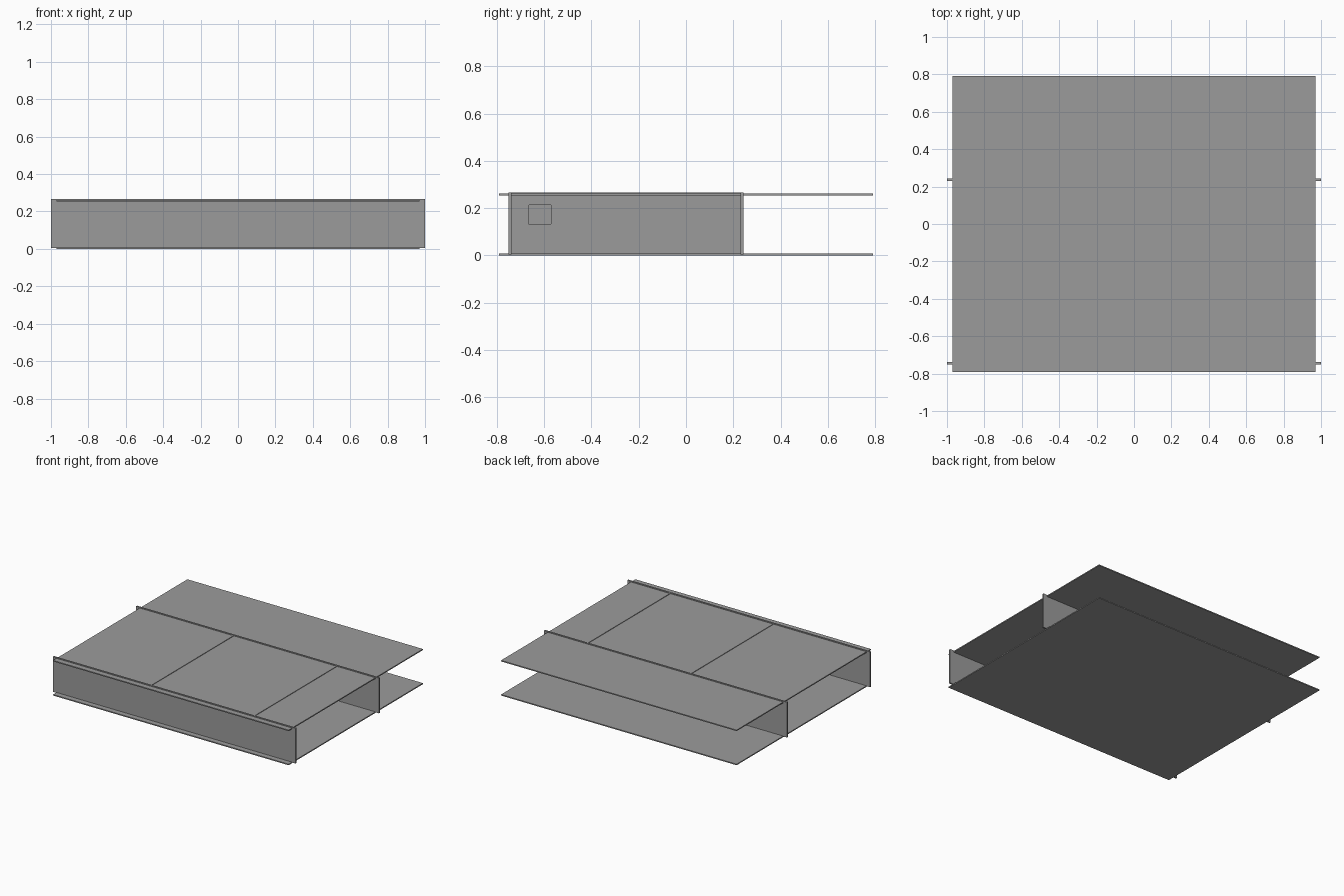
import bpy

if "Cube" in bpy.data.objects:
    bpy.data.objects.remove(bpy.data.objects["Cube"], do_unlink=True)

grey = bpy.data.materials.new("sheet_grey")
grey.use_nodes = True
colour = (0.33, 0.33, 0.33, 1)
grey.diffuse_color = colour
grey.node_tree.nodes["Principled BSDF"].inputs["Base Color"].default_value = colour


def panel(name, x, y, z):
    """Box spanning the given (low, high) ranges."""
    spans = (x, y, z)
    bpy.ops.mesh.primitive_cube_add(size=1, location=[(a + b) / 2 for a, b in spans])
    ob = bpy.context.object
    ob.name = name
    ob.scale = [b - a for a, b in spans]
    bpy.ops.object.transform_apply(location=False, rotation=False, scale=True)
    ob.data.materials.append(grey)
    return ob


# Wide flat skins
panel("bottom_skin", (-0.97, 0.97), (-0.79, 0.79), (0, 0.008))
panel("top_skin", (-0.97, 0.97), (-0.79, 0.79), (0.254, 0.262))

# Long upright spars, standing slightly proud of the top skin
panel("front_spar", (-1, 1), (-0.75, -0.738), (0.005, 0.267))
panel("back_spar", (-1, 1), (0.23, 0.242), (0.005, 0.267))

# Cross ribs between the spars
panel("right_rib", (-0.206, -0.194), (-0.738, 0.23), (0.005, 0.266))
left_rib = panel("left_rib", (0.644, 0.656), (-0.738, 0.23), (0.005, 0.266))

# Small round-cornered window through the left rib
cutter = panel("window_cutter", (0.6, 0.7), (-0.665, -0.57), (0.13, 0.215))
bevel = cutter.modifiers.new("Corners", 'BEVEL')
bevel.width = 0.006
bevel.segments = 2
cutter.hide_render = True
cutter.hide_viewport = True
cutter.display_type = 'WIRE'
cut = left_rib.modifiers.new("Window", 'BOOLEAN')
cut.object = cutter
cut.solver = 'EXACT'
